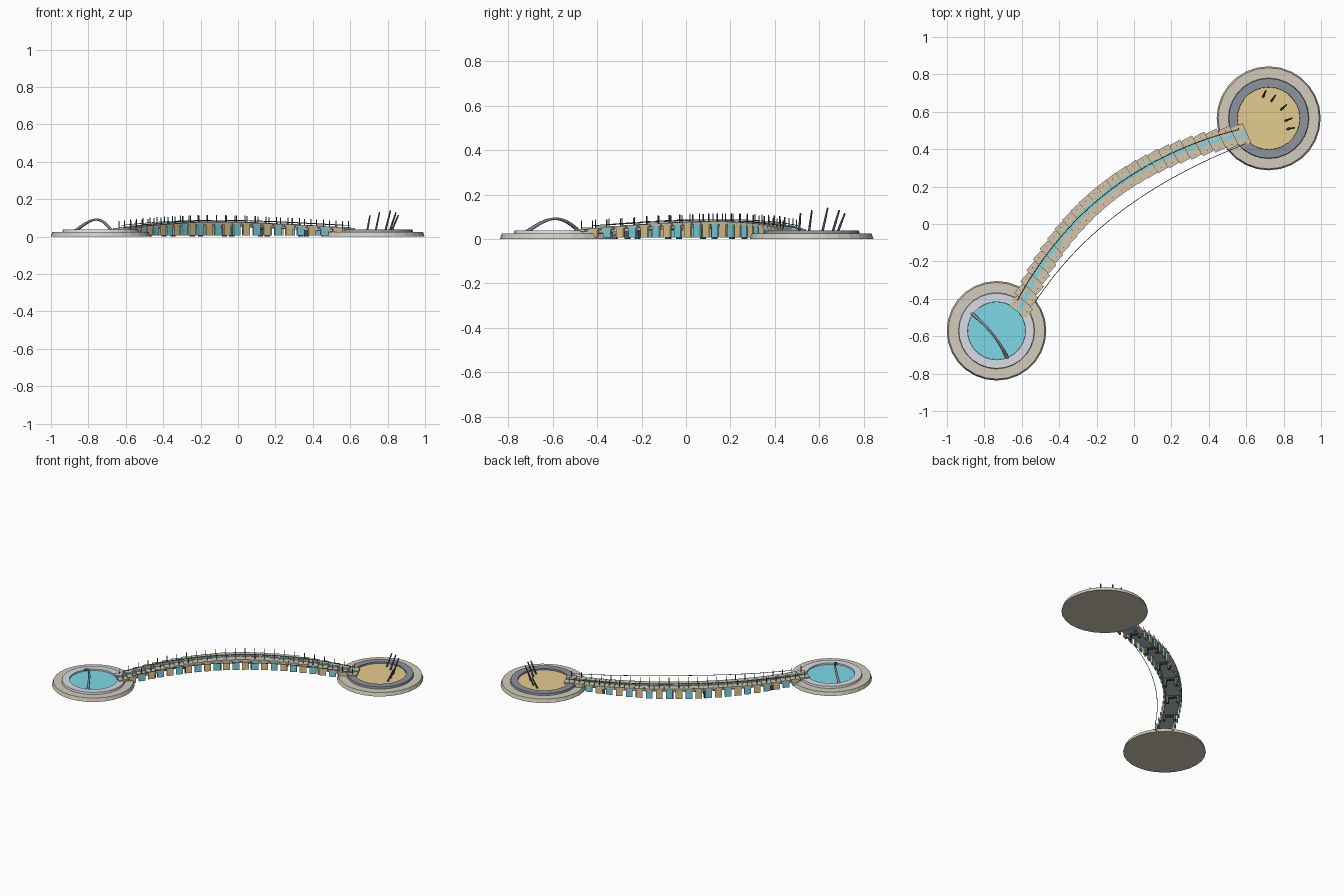
import bpy, bmesh, math
from mathutils import Matrix, Vector

if "Cube" in bpy.data.objects:
    bpy.data.objects.remove(bpy.data.objects["Cube"], do_unlink=True)


def material(name, r, g, b):
    lin = [((c / 255 + 0.055) / 1.055) ** 2.4 for c in (r, g, b)]
    m = bpy.data.materials.new(name)
    m.use_nodes = True
    m.diffuse_color = (*lin, 1)
    m.node_tree.nodes["Principled BSDF"].inputs["Base Color"].default_value = (*lin, 1)
    return m


STONE = material("pale stone", 210, 204, 188)
DECK = material("tan planks", 213, 198, 171)
WATER = material("turquoise", 124, 217, 230)
SAND = material("sand", 229, 204, 143)
SILVER = material("light grey", 216, 220, 228)
SLATE = material("slate grey", 140, 146, 158)
CONCRETE = material("concrete grey", 188, 190, 190)
STEEL = material("steel grey", 138, 140, 144)
DARK = material("dark metal", 88, 98, 107)


def finish(name, bm, mat):
    mesh = bpy.data.meshes.new(name)
    bm.to_mesh(mesh)
    bm.free()
    mesh.materials.append(mat)
    ob = bpy.data.objects.new(name, mesh)
    bpy.context.collection.objects.link(ob)


def add_box(bm, center, size, angle=0):
    mat = Matrix.Translation(center) @ Matrix.Rotation(angle, 4, "Z") @ Matrix.Diagonal((*size, 1))
    bmesh.ops.create_cube(bm, size=1, matrix=mat)


def disc(name, center, r_low, r_top, z0, z1, mat, rim=0):
    bm = bmesh.new()
    bmesh.ops.create_cone(bm, cap_ends=True, segments=28, radius1=r_low, radius2=r_top, depth=z1 - z0,
                          matrix=Matrix.Translation((*center, (z0 + z1) / 2)))
    if rim:
        # Sink the middle to leave a raised rim
        top = max(bm.faces, key=lambda f: f.calc_center_median().z)
        bmesh.ops.inset_region(bm, faces=[top], thickness=rim)
        bmesh.ops.inset_region(bm, faces=[top], thickness=0.001, depth=-0.013)
    finish(name, bm, mat)


def tube(name, points, radii, mat):
    cu = bpy.data.curves.new(name, "CURVE")
    cu.dimensions = "3D"
    cu.bevel_depth = 1
    cu.bevel_resolution = 1
    cu.use_fill_caps = True
    sp = cu.splines.new("POLY")
    sp.points.add(len(points) - 1)
    for p, co, r in zip(sp.points, points, radii):
        p.co = (*co, 1)
        p.radius = r
    cu.materials.append(mat)
    bpy.context.collection.objects.link(bpy.data.objects.new(name, cu))


def bezier(s, p, e, t):
    return Vector(s) * (1 - t) ** 2 + Vector(p) * 2 * t * (1 - t) + Vector(e) * t * t


# Round plazas at the two ends
WEST, EAST = (-0.735, -0.571), (0.72, 0.565)
for side, c, r, ring_mat, top_mat in (("west", WEST, 0.266, SILVER, WATER),
                                      ("east", EAST, 0.278, SLATE, SAND)):
    disc(side + "_plaza_base", c, r, r - 0.008, 0, 0.024, STONE)
    disc(side + "_plaza_ring", c, r - 0.061, r - 0.065, 0.018, 0.038, ring_mat, rim=0.046)
    disc(side + "_plaza_floor", c, r - 0.112, r - 0.112, 0.024, 0.028, top_mat)

# Arched sculpture on the west plaza
arch, widths = [], []
for i in range(17):
    u = i / 16
    p = bezier((-0.868, -0.478), (-0.742, -0.578), (-0.677, -0.717), u)
    arch.append((p.x, p.y, 0.032 + 0.059 * math.sin(math.pi * u)))
    widths.append(0.006 + 0.003 * abs(2 * u - 1))
tube("sculpture_arch", arch, widths, STEEL)

# Fan of leaning masts on the east plaza
MASTS = ((0.69, 0.68, 65, 0.115), (0.735, 0.658, 55, 0.13), (0.787, 0.612, 42, 0.14),
         (0.81, 0.552, 22, 0.13), (0.82, 0.508, 10, 0.115))
for k, (x, y, deg, height) in enumerate(MASTS):
    lean = Vector((math.cos(math.radians(deg)), math.sin(math.radians(deg)), 0)) * 0.038
    foot = Vector((x, y, 0.027))
    tube(f"mast_{k + 1}", [foot, foot + lean + Vector((0, 0, height - 0.027))], [0.006, 0.004], DARK)

# Curved bridge path
START, PULL, END = (-0.605, -0.445), (-0.265, 0.33), (0.575, 0.474)
COUNT = 25


def path(t):
    return bezier(START, PULL, END, t)


def heading(t):
    d = path(t + 0.01) - path(t - 0.01)
    return (math.atan2(d.y, d.x) + math.radians(38)) / 2


def deck_z(t):
    return 0.046 + 0.032 * math.sin(math.pi * t)


def across(t, side, offset, z):
    a = heading(t)
    p = path(t)
    return Vector((p.x - math.sin(a) * offset * side, p.y + math.cos(a) * offset * side, z))


planks, inlay, posts = bmesh.new(), bmesh.new(), bmesh.new()
panels = {"turquoise_panels": (bmesh.new(), WATER), "sand_panels": (bmesh.new(), SAND)}
for i in range(COUNT):
    t = i / (COUNT - 1)
    a, z = heading(t), deck_z(t)
    add_box(planks, across(t, 1, 0, z - 0.006), (0.062, 0.114, 0.012), a)
    add_box(inlay, across(t, 1, 0, z + 0.002), (0.054, 0.022, 0.006), a)
    for side in (-1, 1):
        add_box(posts, across(t, side, 0.04, z + 0.018), (0.004, 0.004, 0.038), a)
        if 0 < i < COUNT - 1:
            bm = panels["sand_panels" if i % 2 else "turquoise_panels"][0]
            low, high = 0.006, z - 0.01
            add_box(bm, across(t, side, 0.052, (low + high) / 2), (0.043, 0.01, high - low), a)
finish("deck_planks", planks, DECK)
finish("deck_inlay", inlay, WATER)
finish("rail_posts", posts, DARK)
for name, (bm, mat) in panels.items():
    finish(name, bm, mat)

# Continuous girder under the planks
girder = bmesh.new()
rows = []
for i in range(41):
    t = i / 40
    d = path(t + 0.01) - path(t - 0.01)
    n = Vector((-d.y, d.x)).normalized() * 0.045
    z = deck_z(t)
    p = path(t)
    rows.append([girder.verts.new((*(p + n * s), z - h))
                 for s, h in ((1, 0.008), (-1, 0.008), (-1, 0.024), (1, 0.024))])
for r0, r1 in zip(rows, rows[1:]):
    for j in range(4):
        k = (j + 1) % 4
        girder.faces.new((r0[j], r0[k], r1[k], r1[j]))
girder.faces.new(rows[0])
girder.faces.new(rows[-1])
bmesh.ops.recalc_face_normals(girder, faces=girder.faces)
finish("bridge_girder", girder, CONCRETE)

# Twin-legged piers
piers = bmesh.new()
for i in range(6):
    t = 0.14 + 0.144 * i
    a, top = heading(t), deck_z(t) - 0.02
    add_box(piers, across(t, 1, 0, top - 0.006), (0.026, 0.085, 0.012), a)
    for side in (-1, 1):
        add_box(piers, across(t, side, 0.034, top / 2), (0.024, 0.016, top), a)
finish("bridge_piers", piers, DARK)

# Slender rails along both sides
for name, s, p, e in (("outer_rail", (-0.625, -0.41), (-0.235, 0.305), (0.56, 0.505)),
                      ("inner_rail", (-0.53, -0.42), (-0.175, 0.13), (0.6, 0.43))):
    pts = [(*bezier(s, p, e, i / 24), 0.06 + 0.027 * math.sin(math.pi * i / 24)) for i in range(25)]
    tube(name, pts, [0.0018] * 25, DARK)
